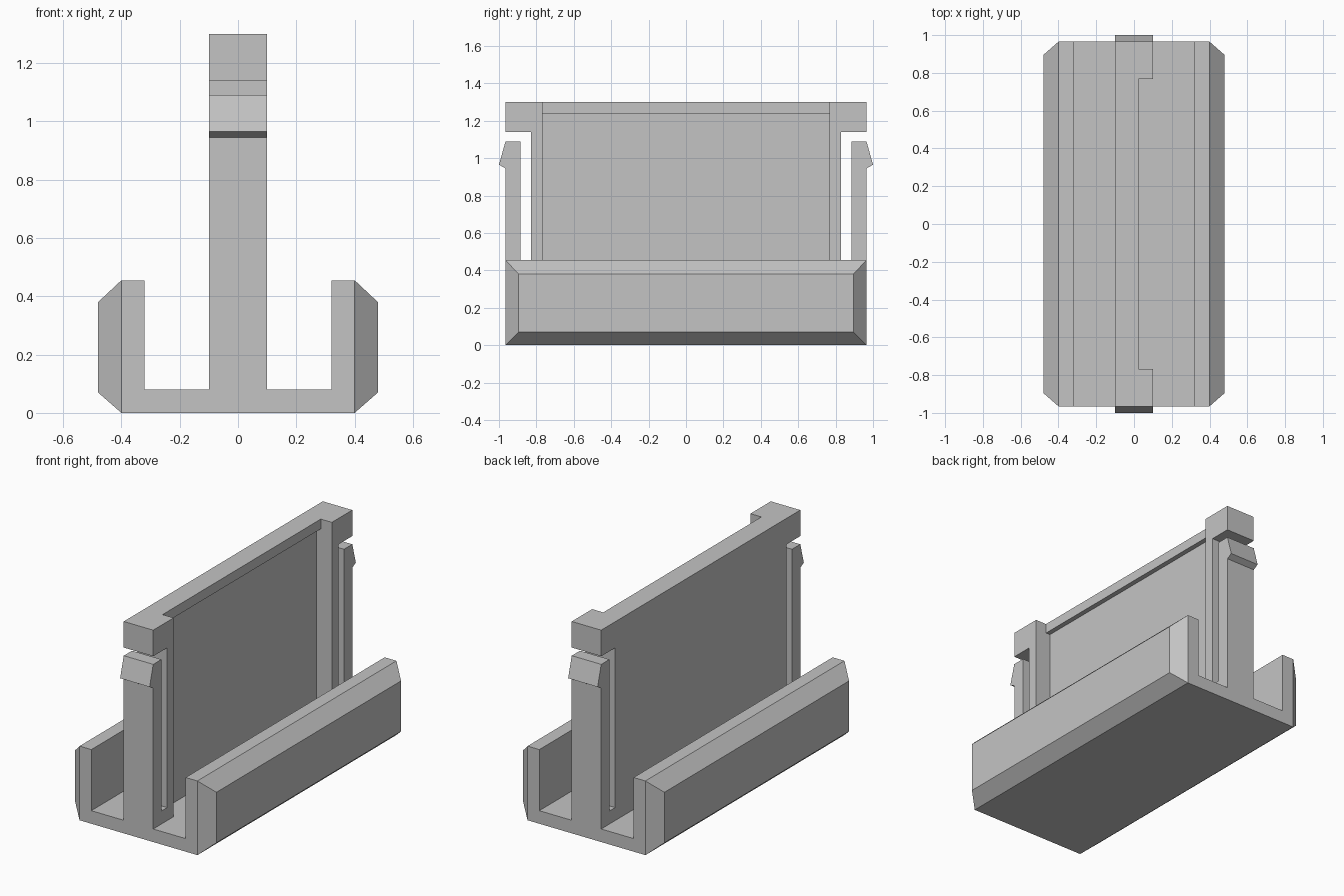
import bpy
import bmesh
from mathutils import Vector

cube = bpy.data.objects.get("Cube")
if cube:
    bpy.data.objects.remove(cube, do_unlink=True)

GREY = (0.55, 0.55, 0.55, 1)
mat = bpy.data.materials.new("light grey plastic")
mat.use_nodes = True
mat.diffuse_color = GREY
mat.node_tree.nodes["Principled BSDF"].inputs["Base Color"].default_value = GREY

HALF = 0.965        # half length of the base
WALL = 0.10         # half thickness of the upright wall
FLOOR = 0.08
TOP = 1.30


def finish(name, bm):
    bmesh.ops.recalc_face_normals(bm, faces=bm.faces)
    mesh = bpy.data.meshes.new(name)
    bm.to_mesh(mesh)
    bm.free()
    mesh.materials.append(mat)
    obj = bpy.data.objects.new(name, mesh)
    bpy.context.collection.objects.link(obj)
    return obj


def extrude(name, points, direction):
    """Closed profile pushed along a direction."""
    bm = bmesh.new()
    face = bm.faces.new([bm.verts.new(p) for p in points])
    ext = bmesh.ops.extrude_face_region(bm, geom=[face])
    moved = [v for v in ext["geom"] if isinstance(v, bmesh.types.BMVert)]
    bmesh.ops.translate(bm, verts=moved, vec=Vector(direction))
    return finish(name, bm)


def mirrored(half):
    """Complete a half profile across its first axis."""
    return half + [(-a, b) for a, b in reversed(half)]


def box(name, lo, hi):
    corners = [(lo[0], lo[1], lo[2]), (hi[0], lo[1], lo[2]),
               (hi[0], hi[1], lo[2]), (lo[0], hi[1], lo[2])]
    return extrude(name, corners, (0, 0, hi[2] - lo[2]))


def cut(target, cutter):
    mod = target.modifiers.new("cut", "BOOLEAN")
    mod.operation = "DIFFERENCE"
    mod.solver = "EXACT"
    mod.object = cutter
    bpy.context.view_layer.objects.active = target
    bpy.ops.object.modifier_apply(modifier=mod.name)
    bpy.data.objects.remove(cutter, do_unlink=True)


# Base tray: U-shaped channel along the length
tray = mirrored([(0.40, 0), (0.40, 0.455), (0.32, 0.455), (0.32, FLOOR)])
extrude("base_channel", [(x, -HALF, z) for x, z in tray], (0, 2 * HALF, 0))

# Bevelled side rails on the outside of the tray
for name, side in (("left_side_rail", 1), ("right_side_rail", -1)):
    bm = bmesh.new()
    rings = []
    for x, y, low, high in ((0.40, HALF, 0, 0.455), (0.48, 0.895, 0.07, 0.38)):
        rings.append([bm.verts.new((side * x, a, b)) for a, b in
                      ((-y, low), (y, low), (y, high), (-y, high))])
    inner, outer = rings
    bm.faces.new(inner)
    bm.faces.new(outer)
    for i in range(4):
        j = (i + 1) % 4
        bm.faces.new((inner[i], inner[j], outer[j], outer[i]))
    finish(name, bm)

# Upright wall with a barbed spring clip and slot at each end
wall_half = [(HALF, FLOOR), (HALF, 0.945), (1.0, 0.965), (HALF, 1.09),
             (0.885, 1.09), (0.885, 0.16), (0.83, 0.16), (0.83, 1.14),
             (HALF, 1.14), (HALF, TOP)]
wall = extrude("upright_wall_with_clips",
               [(-WALL, y, z) for y, z in mirrored(wall_half)], (2 * WALL, 0, 0))

# Panel recess on one side: shallow up to the top, deeper under the top rail
cut(wall, box("shallow_cutter", (0.025, -0.767, 0), (0.2, 0.767, 1.5)))
cut(wall, box("deep_cutter", (-0.005, -0.767, 0), (0.2, 0.767, 1.24)))
